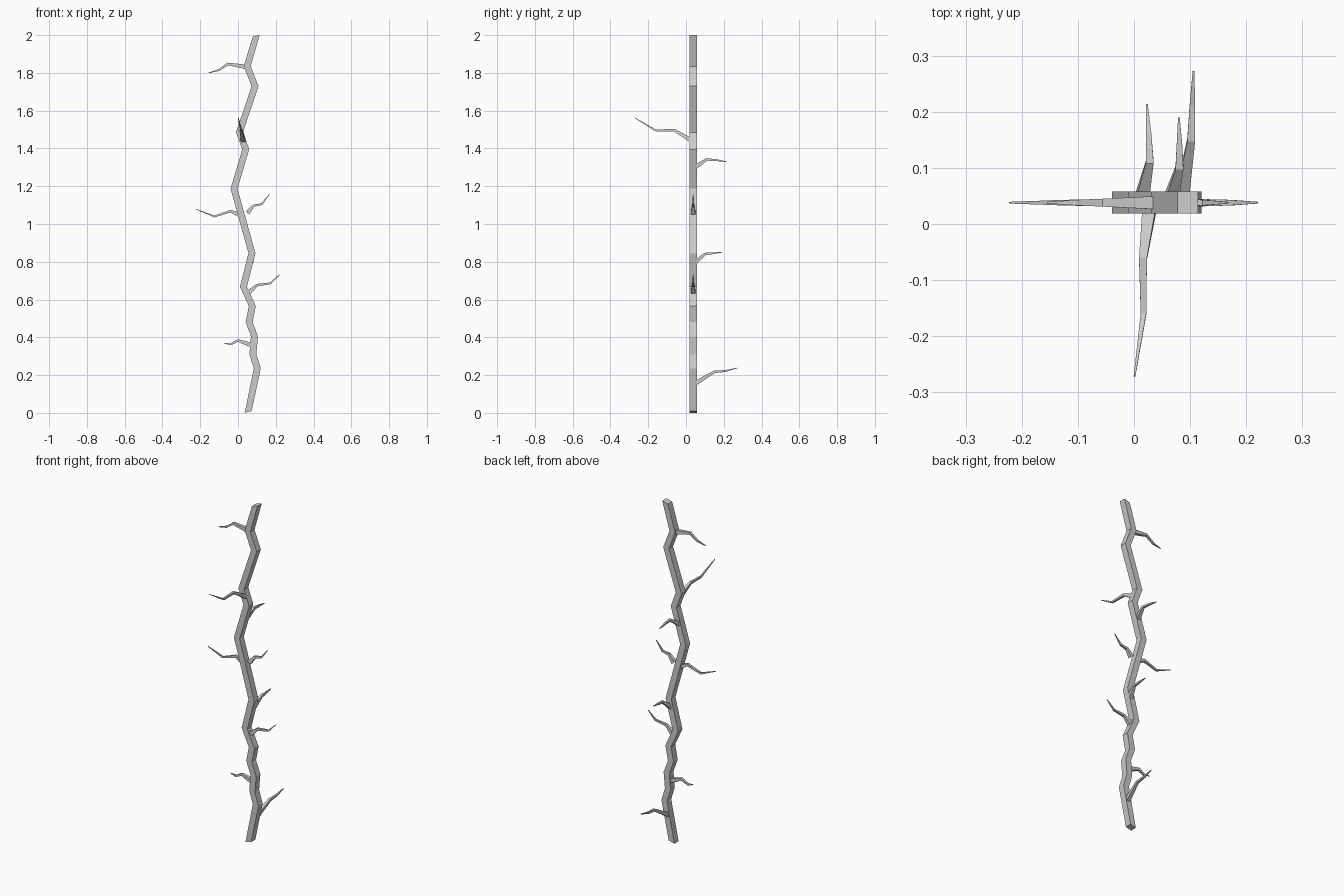
import bpy, bmesh
from mathutils import Vector

if "Cube" in bpy.data.objects:
    bpy.data.objects.remove(bpy.data.objects["Cube"])

CY = 0.038  # trunk centre line in y


def skin(name, rings):
    """Join four-cornered rings into a closed, flat-shaded tube."""
    bm = bmesh.new()
    loops = [[bm.verts.new(c) for c in ring] for ring in rings]
    for a, b in zip(loops, loops[1:]):
        for i in range(4):
            j = (i + 1) % 4
            bm.faces.new((a[i], a[j], b[j], b[i]))
    bm.faces.new(loops[0][::-1])
    bm.faces.new(loops[-1])
    bmesh.ops.recalc_face_normals(bm, faces=bm.faces)
    mesh = bpy.data.meshes.new(name)
    bm.to_mesh(mesh)
    bm.free()
    bpy.context.collection.objects.link(bpy.data.objects.new(name, mesh))


def ring(p, u, v):
    return [p - u - v, p + u - v, p + u + v, p - u + v]


# Zigzag trunk: centre line (x, z), end caps tilted slightly
path = [(.054, .005), (.102, .236), (.079, .31), (.087, .405), (.059, .48),
        (.076, .565), (.029, .668), (.074, .845), (-.021, 1.187),
        (.041, 1.395), (.008, 1.485), (.090, 1.73), (.049, 1.835), (.096, 1.996)]
trunk = []
for i, (x, z) in enumerate(path):
    tilt = .005 if i in (0, len(path) - 1) else 0
    trunk.append(ring(Vector((x, CY, z)), Vector((.0185, 0, tilt)), Vector((0, .0195, 0))))
skin("trunk", trunk)


def twig(name, pts, widths=(.012, .007, .005, .0015)):
    """Tapered square twig through four points."""
    pts = [Vector(p) for p in pts]
    out = pts[-1] - pts[0]
    side = Vector((0, 1, 0)) if abs(out.x) > abs(out.y) else Vector((1, 0, 0))
    rings = []
    for i, p in enumerate(pts):
        t = pts[min(i + 1, 3)] - pts[max(i - 1, 0)]
        up = t.cross(side).normalized()
        rings.append(ring(p, side * widths[i], up * widths[i]))
    skin(name, rings)


# Twigs to the left and right, as (x, z)
side_twigs = [
    [(.045, 1.832), (-.055, 1.847), (-.10, 1.815), (-.155, 1.80)],
    [(.005, 1.05), (-.04, 1.068), (-.125, 1.04), (-.222, 1.078)],
    [(.05, 1.058), (.083, 1.097), (.125, 1.105), (.167, 1.158)],
    [(.06, .64), (.10, .676), (.172, .686), (.22, .732)],
    [(.068, .36), (0, .383), (-.04, .363), (-.075, .37)],
]
for i, pts in enumerate(side_twigs):
    twig(f"side_twig_{i + 1}", [(x, CY, z) for x, z in pts])

# Twigs to the back and front
twig("back_twig_low", [(.086, .05, .157), (.102, .15, .217), (.104, .21, .222), (.106, .272, .238)])
twig("back_twig_middle", [(.068, .05, .797), (.081, .1, .841), (.081, .14, .845), (.08, .19, .85)])
twig("back_twig_high", [(.015, .05, 1.302), (.028, .11, 1.342), (.026, .16, 1.338), (.023, .214, 1.33)])
twig("front_twig", [(.027, .024, 1.445), (.016, -.062, 1.497), (.017, -.16, 1.495), (.001, -.271, 1.562)])
